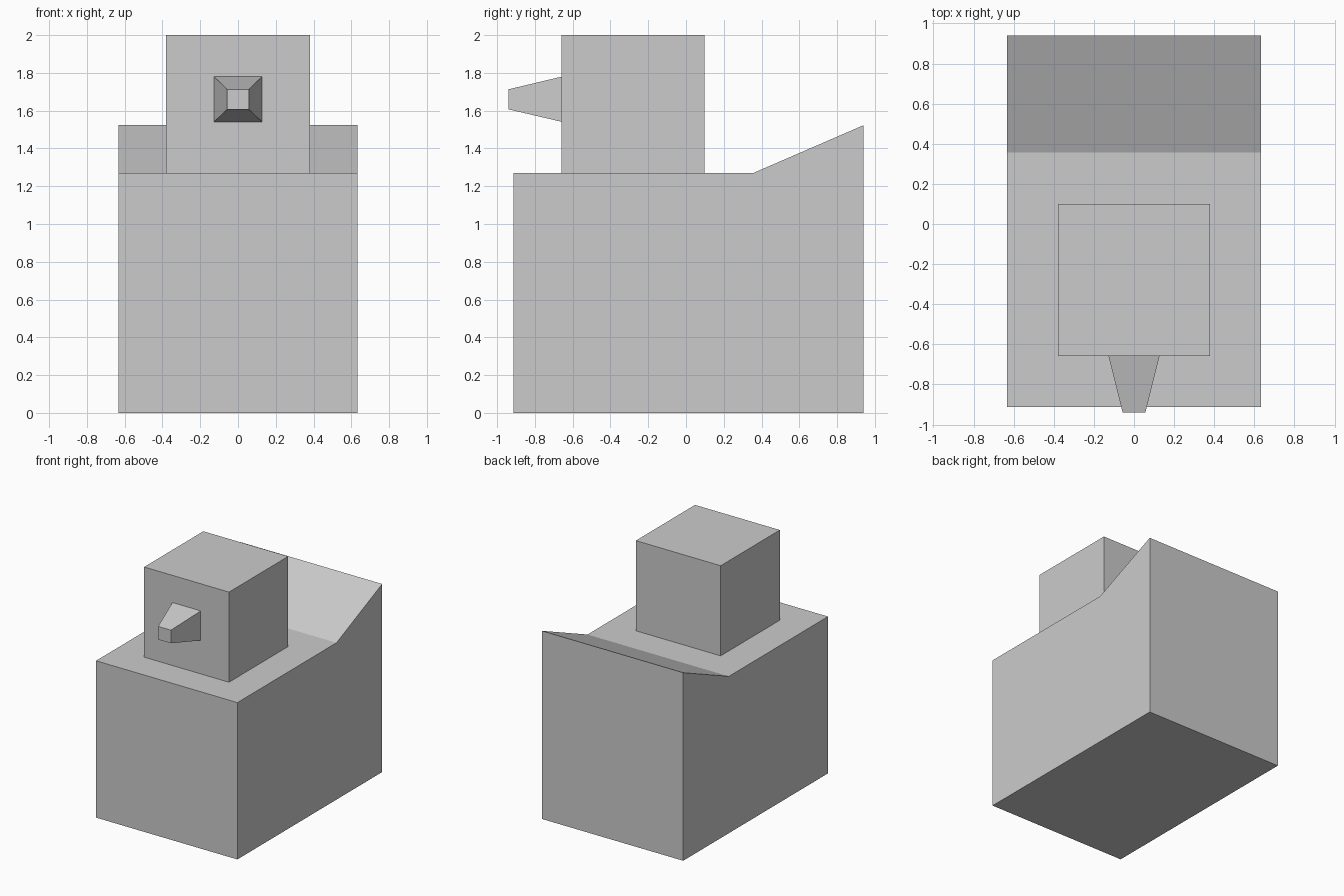
import bpy

if "Cube" in bpy.data.objects:
    bpy.data.objects.remove(bpy.data.objects["Cube"])


def loft(name, ring_a, ring_b):
    """Closed solid joining two matching outlines."""
    n = len(ring_a)
    faces = [tuple(range(n)), tuple(reversed(range(n, 2 * n)))]
    faces += [(i, i + n, (i + 1) % n + n, (i + 1) % n) for i in range(n)]
    mesh = bpy.data.meshes.new(name)
    mesh.from_pydata(ring_a + ring_b, [], faces)
    obj = bpy.data.objects.new(name, mesh)
    bpy.context.collection.objects.link(obj)
    # consistent outward normals
    import bmesh
    bm = bmesh.new()
    bm.from_mesh(mesh)
    bmesh.ops.recalc_face_normals(bm, faces=bm.faces)
    bm.to_mesh(mesh)
    bm.free()
    return obj


def rect_xz(half_x, y, z0, z1):
    return [(-half_x, y, z0), (half_x, y, z0), (half_x, y, z1), (-half_x, y, z1)]


# body: side profile with the raised tail, extruded across x
profile = [(-0.912, 0), (0.94, 0), (0.94, 1.523), (0.356, 1.27), (-0.912, 1.27)]
loft("body", *[[(x, y, z) for y, z in profile] for x in (-0.633, 0.633)])

# head block resting on the body
loft("head", rect_xz(0.38, -0.658, 1.27, 2.0), rect_xz(0.38, 0.099, 1.27, 2.0))

# beak tapering forward from the head
loft("beak", rect_xz(0.127, -0.658, 1.541, 1.78), rect_xz(0.057, -0.94, 1.607, 1.713))
